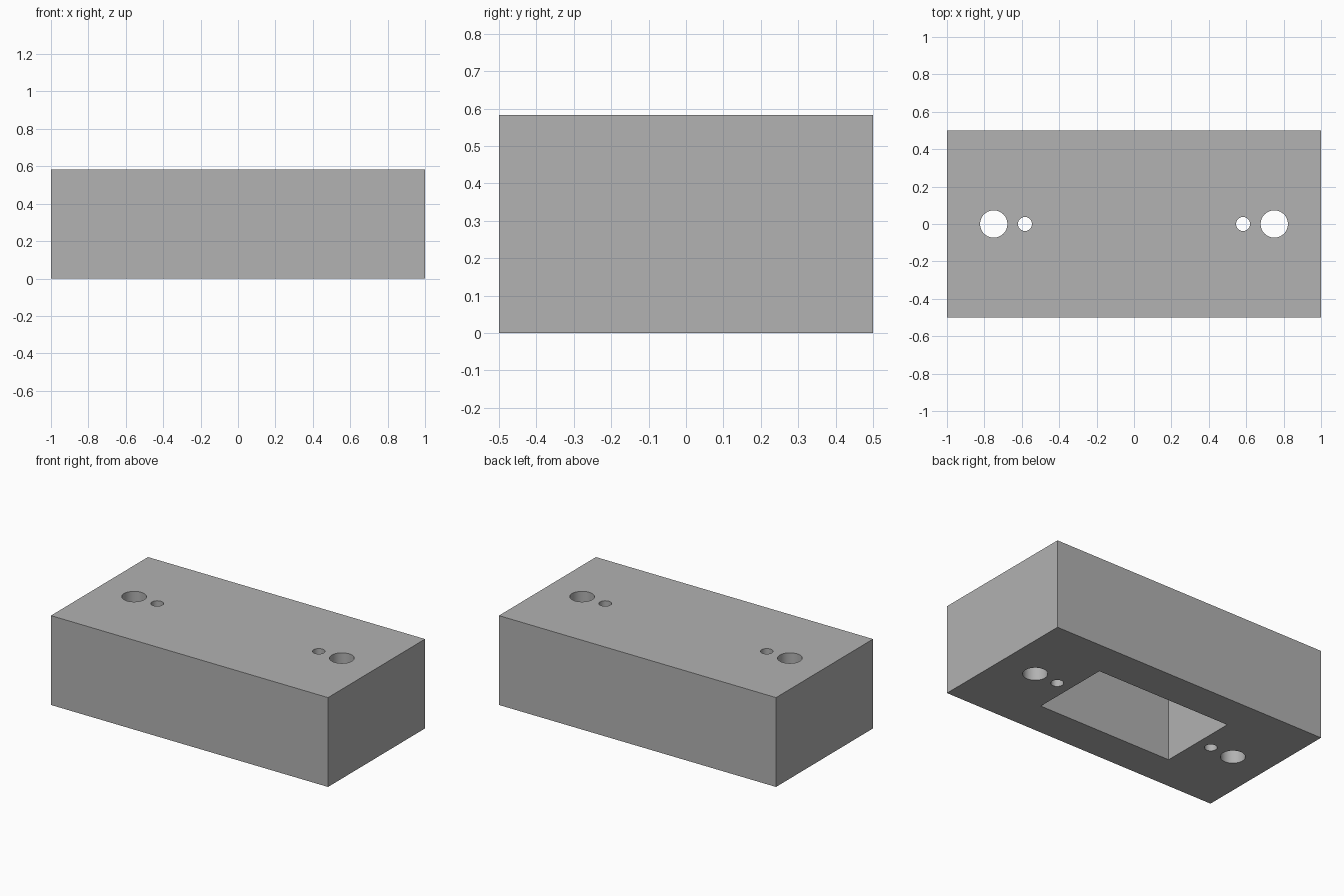
import bpy
import math

if "Cube" in bpy.data.objects:
    bpy.data.objects.remove(bpy.data.objects["Cube"], do_unlink=True)

LENGTH, WIDTH, HEIGHT = 2.0, 1.0, 0.583
POCKET = (0.97, 0.53, 0.5)

grey = bpy.data.materials.new("plain grey")
grey.use_nodes = True
colour = (0.445, 0.445, 0.445, 1)
grey.diffuse_color = colour
grey.node_tree.nodes["Principled BSDF"].inputs["Base Color"].default_value = colour


def box(name, size, bottom):
    bpy.ops.mesh.primitive_cube_add(size=1, location=(0, 0, bottom + size[2] / 2))
    obj = bpy.context.object
    obj.name = name
    obj.scale = size
    bpy.ops.object.transform_apply(location=True, rotation=False, scale=True)
    obj.data.materials.append(grey)
    return obj


def cut(target, cutter):
    """Subtract the cutter from the target, then remove the cutter."""
    cutter.hide_render = True
    mod = target.modifiers.new("cut", "BOOLEAN")
    mod.operation = "DIFFERENCE"
    mod.solver = "EXACT"
    mod.object = cutter
    bpy.context.view_layer.objects.active = target
    bpy.ops.object.modifier_apply(modifier=mod.name)
    bpy.data.objects.remove(cutter, do_unlink=True)


# Solid block with a pocket open at the bottom
block = box("housing_block", (LENGTH, WIDTH, HEIGHT), 0)
cut(block, box("pocket_cutter", (POCKET[0], POCKET[1], POCKET[2] + 0.1), -0.1))

# Mounting holes and pilot holes, through the full height at both ends
for side in (-1, 1):
    for x, radius in ((0.75, 0.073), (0.583, 0.0375)):
        bpy.ops.mesh.primitive_cylinder_add(
            vertices=64, radius=radius, depth=HEIGHT + 0.2,
            location=(side * x, 0, HEIGHT / 2))
        hole = bpy.context.object
        hole.name = "hole_cutter"
        hole.data.materials.append(grey)
        cut(block, hole)

# Smooth hole walls, sharp edges elsewhere
bpy.ops.object.select_all(action="DESELECT")
block.select_set(True)
bpy.context.view_layer.objects.active = block
bpy.ops.object.shade_smooth_by_angle(angle=math.radians(30))
